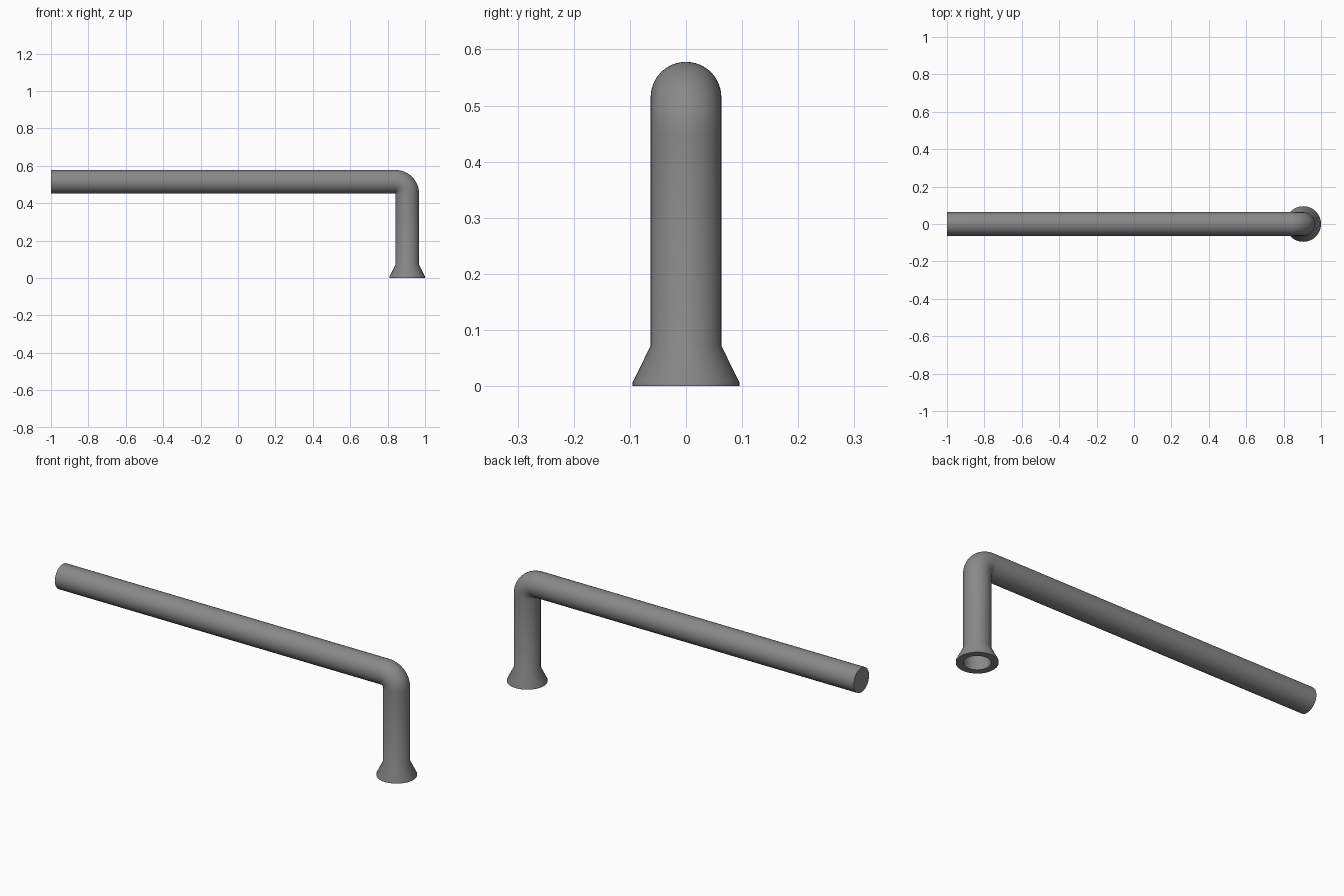
import bpy, bmesh
from math import sin, cos, pi, radians
from mathutils import Vector

if "Cube" in bpy.data.objects:
    bpy.data.objects.remove(bpy.data.objects["Cube"])

SIDES = 48
R = 0.063           # pipe radius
BEND = 0.0635       # centreline radius of the tight elbow
LEG_X = 0.905       # leg axis
RAIL_Z = 0.515      # rail axis

dark = bpy.data.materials.new("dark_grey")
dark.diffuse_color = (0.25, 0.25, 0.25, 1)
dark.use_nodes = True
dark.node_tree.nodes["Principled BSDF"].inputs["Base Color"].default_value = dark.diffuse_color


def loft(name, rings):
    """Skin a list of equal-length point rings into a smooth capped object."""
    bm = bmesh.new()
    loops = [[bm.verts.new(p) for p in ring] for ring in rings]
    for a, b in zip(loops, loops[1:]):
        for i in range(SIDES):
            j = (i + 1) % SIDES
            bm.faces.new((a[i], a[j], b[j], b[i]))
    bm.faces.new(loops[0])
    bm.faces.new(loops[-1])
    bmesh.ops.recalc_face_normals(bm, faces=bm.faces)
    mesh = bpy.data.meshes.new(name)
    bm.to_mesh(mesh)
    bm.free()
    mesh.materials.append(dark)
    obj = bpy.data.objects.new(name, mesh)
    bpy.context.collection.objects.link(obj)
    bpy.ops.object.select_all(action='DESELECT')
    obj.select_set(True)
    bpy.context.view_layer.objects.active = obj
    bpy.ops.object.shade_smooth_by_angle(angle=radians(40))
    return obj


def ring(centre, normal, radius):
    """Circle spanned by the given direction and the y axis."""
    side = Vector((0, 1, 0))
    return [centre + radius * (cos(t) * normal + sin(t) * side)
            for t in (2 * pi * i / SIDES for i in range(SIDES))]


# Long rail and tight elbow
pivot = Vector((LEG_X - BEND, 0, RAIL_Z - BEND))
up, right = Vector((0, 0, 1)), Vector((1, 0, 0))
rings = [ring(Vector((-1, 0, RAIL_Z)), up, R)]
for k in range(17):
    a = pi / 2 * k / 16
    n = Vector((sin(a), 0, cos(a)))
    rings.append(ring(pivot + BEND * n, n, R))

# Leg, flared foot with a flat rim, and the bore seen from below
foot = [(R, 0.072), (0.095, 0.007), (0.095, 0.0), (0.0615, 0.0), (0.0615, 0.44)]
rings += [ring(Vector((LEG_X, 0, z)), right, r) for r, z in foot]
loft("bent_pipe", rings)
